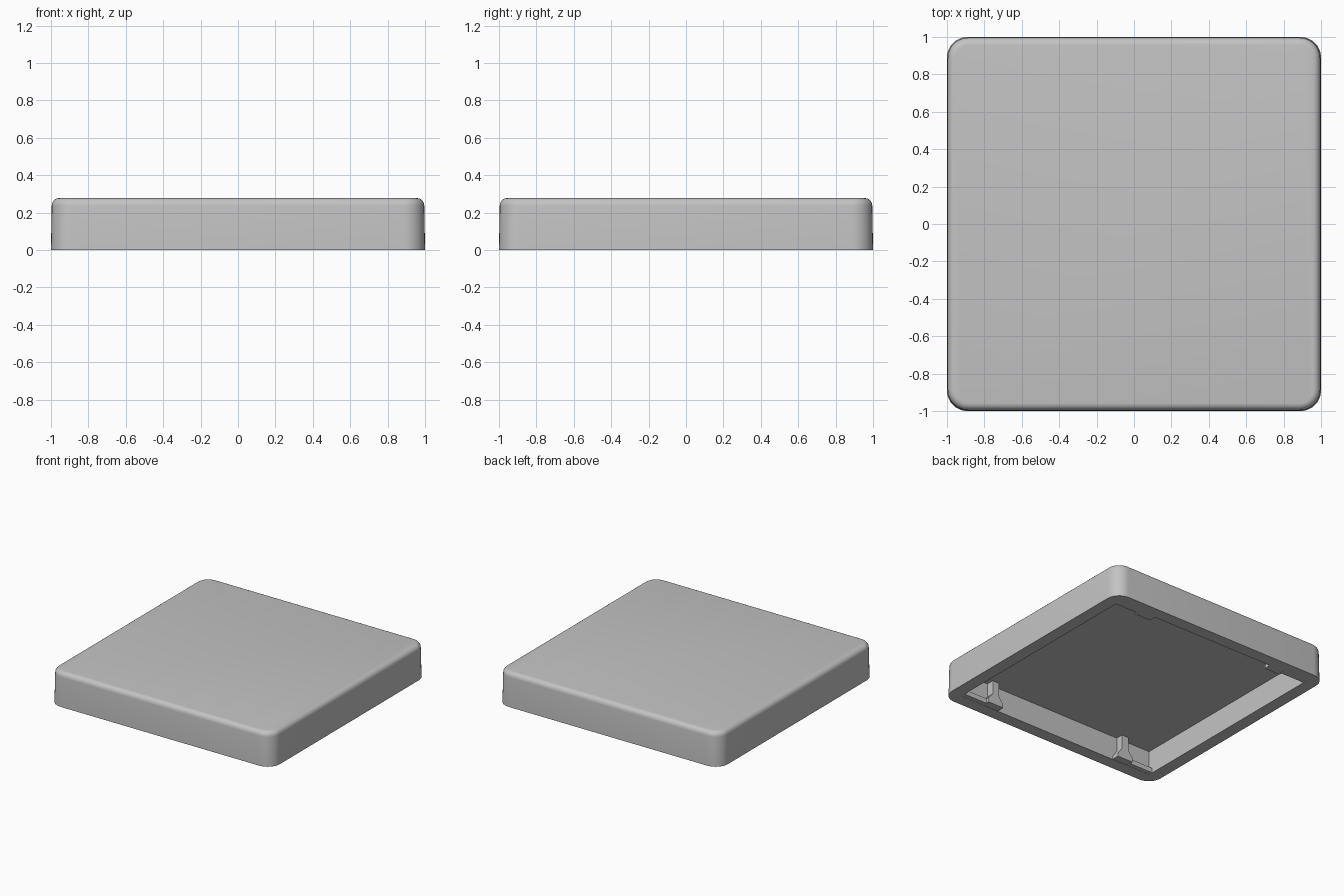
import bpy, bmesh, math

if "Cube" in bpy.data.objects:
    bpy.data.objects.remove(bpy.data.objects["Cube"])

grey = bpy.data.materials.new("plain_grey")
grey.diffuse_color = (0.55, 0.55, 0.55, 1)
grey.use_nodes = True
grey.node_tree.nodes["Principled BSDF"].inputs["Base Color"].default_value = grey.diffuse_color

ARC = 8            # segments per rounded corner
OPEN = 0.90        # half width of the hollow
CEIL = 0.195       # underside of the top plate


def finish(bm, name, smooth=False):
    bmesh.ops.remove_doubles(bm, verts=bm.verts, dist=1e-5)
    bmesh.ops.recalc_face_normals(bm, faces=bm.faces)
    mesh = bpy.data.meshes.new(name)
    bm.to_mesh(mesh)
    bm.free()
    obj = bpy.data.objects.new(name, mesh)
    bpy.context.collection.objects.link(obj)
    mesh.materials.append(grey)
    if smooth:
        bpy.ops.object.select_all(action='DESELECT')
        obj.select_set(True)
        bpy.context.view_layer.objects.active = obj
        bpy.ops.object.shade_smooth_by_angle(angle=math.radians(35))
    return obj


def ring(bm, half, radius, z):
    """Rounded square loop; radius 0 collapses to four sharp corners."""
    verts = []
    for q, (sx, sy) in enumerate([(1, 1), (-1, 1), (-1, -1), (1, -1)]):
        for i in range(ARC + 1):
            a = math.pi / 2 * (q + i / ARC)
            c = half - radius
            verts.append(bm.verts.new((sx * c + radius * math.cos(a),
                                       sy * c + radius * math.sin(a), z)))
    return verts


def prism(name, profile, y0, y1, sx, sy):
    """Extrude an (x, z) profile along y, mirrored into one quadrant."""
    bm = bmesh.new()
    a, b = [[bm.verts.new((sx * x, sy * y, z)) for x, z in profile]
            for y in (y0, y1)]
    bm.faces.new(a)
    bm.faces.new(b)
    n = len(profile)
    for i in range(n):
        j = (i + 1) % n
        bm.faces.new((a[i], a[j], b[j], b[i]))
    return finish(bm, name)


# Hollow cover: inner ceiling, inner wall, rim, outer wall, rounded top edge
bm = bmesh.new()
levels = [(OPEN, 0, CEIL), (OPEN, 0, 0), (1.0, 0.11, 0), (0.996, 0.11, 0.238)]
for k in range(1, 6):
    a = math.pi / 2 * k / 5
    inset = 0.038 * (1 - math.cos(a))
    levels.append((0.996 - inset, 0.11 - inset, 0.238 + 0.04 * math.sin(a)))
rings = [ring(bm, *lv) for lv in levels]
n = len(rings[0])
for lo, hi in zip(rings, rings[1:]):
    for i in range(n):
        j = (i + 1) % n
        bm.faces.new((lo[i], lo[j], hi[j], hi[i]))
bm.faces.new(rings[-1])
bm.faces.new(rings[0])
finish(bm, "cover_shell", smooth=True)

# Clip posts with flared feet, and low ledges running into each corner
post = [(0.55, 0.002), (0.69, 0.002), (0.69, 0.04), (0.65, 0.085),
        (0.65, CEIL + 0.005), (0.59, CEIL + 0.005), (0.59, 0.085), (0.55, 0.025)]
ledge = [(0.68, 0.001), (OPEN + 0.005, 0.001), (OPEN + 0.005, 0.04), (0.68, 0.04)]
for sy, depth in ((-1, "front"), (1, "back")):
    for sx, side in ((-1, "left"), (1, "right")):
        prism(f"clip_post_{depth}_{side}", post, OPEN + 0.005, 0.84, sx, sy)
        prism(f"corner_ledge_{depth}_{side}", ledge, OPEN + 0.005, 0.865, sx, sy)
